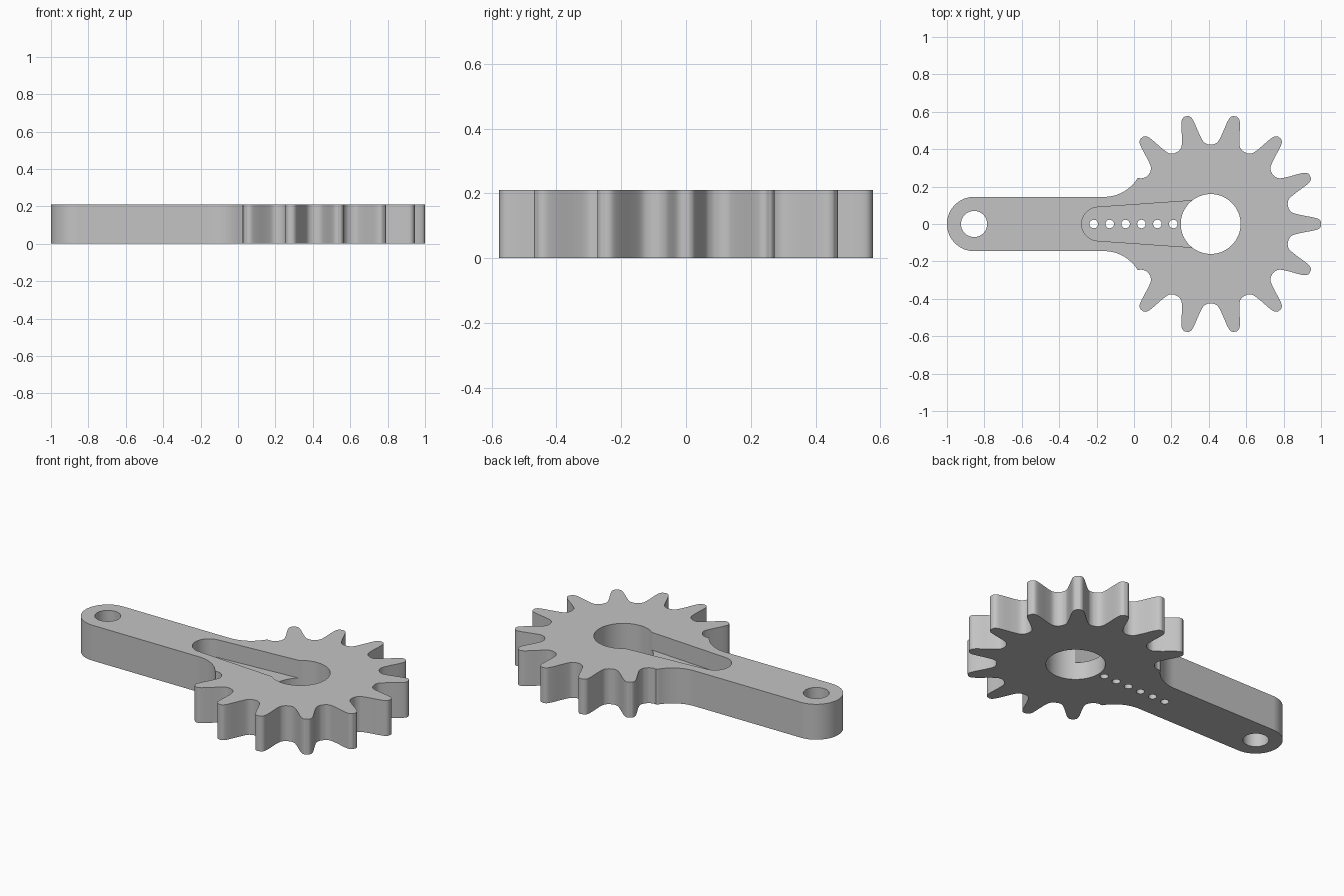
import bpy, bmesh, math
from mathutils import Vector

cube = bpy.data.objects.get("Cube")
if cube:
    bpy.data.objects.remove(cube, do_unlink=True)

HEIGHT = 0.21
HUB_X = 0.41
TEETH = 14
ARM_X, ARM_R = -0.855, 0.145
POCKET_Z = 0.105

grey = bpy.data.materials.new("plain grey")
grey.use_nodes = True
grey.diffuse_color = (0.55, 0.55, 0.55, 1)
grey.node_tree.nodes["Principled BSDF"].inputs["Base Color"].default_value = (0.55, 0.55, 0.55, 1)


def arc(cx, cy, r, a0, a1, n):
    """Points along a circular arc, angles in degrees."""
    angles = [math.radians(a0 + (a1 - a0) * i / n) for i in range(n + 1)]
    return [Vector((cx + r * math.cos(a), cy + r * math.sin(a))) for a in angles]


def smooth_path(pts, steps=4):
    """Catmull-Rom curve through the points."""
    out = []
    for i in range(len(pts) - 1):
        p0, p1, p2 = pts[max(i - 1, 0)], pts[i], pts[i + 1]
        p3 = pts[min(i + 2, len(pts) - 1)]
        for s in range(steps):
            t = s / steps
            out.append(0.5 * (2 * p1 + (p2 - p0) * t
                              + (2 * p0 - 5 * p1 + 4 * p2 - p3) * t * t
                              + (3 * p1 - p0 - 3 * p2 + p3) * t ** 3))
    return out + [pts[-1]]


def prism(name, outline, z0, z1):
    """Closed outline extruded between two heights."""
    bm = bmesh.new()
    face = bm.faces.new([bm.verts.new((p.x, p.y, z0)) for p in outline])
    ext = bmesh.ops.extrude_face_region(bm, geom=[face])
    top = [v for v in ext["geom"] if isinstance(v, bmesh.types.BMVert)]
    bmesh.ops.translate(bm, verts=top, vec=(0, 0, z1 - z0))
    bmesh.ops.recalc_face_normals(bm, faces=bm.faces)
    mesh = bpy.data.meshes.new(name)
    bm.to_mesh(mesh)
    bm.free()
    mesh.materials.append(grey)
    obj = bpy.data.objects.new(name, mesh)
    bpy.context.collection.objects.link(obj)
    return obj


# Half tooth, from valley to tip: (distance along tooth, half width)
half = [(0.414, 0.0946), (0.42, 0.078), (0.438, 0.06), (0.481, 0.048),
        (0.545, 0.036), (0.577, 0.026), (0.589, 0.012), (0.59, 0)]


def tooth_points(index, profile, side):
    a = math.tau * index / TEETH
    u = Vector((math.cos(a), math.sin(a)))
    t = Vector((-u.y, u.x)) * side
    return [Vector((HUB_X, 0)) + u * d + t * w for d, w in profile]


# Upper half outline: front tooth tip, round the gear, fillet, arm, arm end
path = tooth_points(0, half[::-1], 1)
for i in range(1, 6):
    path += tooth_points(i, half[1:], -1)
    path += tooth_points(i, half[-2::-1], 1)
path += tooth_points(6, [half[1], half[2], (0.455, 0.0545)], -1)
upper = smooth_path(path)
upper += arc(-0.16, 0.355, 0.21, -32, -90, 14)
upper += arc(ARM_X, 0, ARM_R, 90, 180, 20)
lower = [Vector((p.x, -p.y)) for p in upper[-2:0:-1]]
body = prism("gear_lever", upper + lower, 0, HEIGHT)


# Cutters: bores, tapered pocket and the row of pin holes
def bore(name, x, r, n):
    return prism(name, arc(x, 0, r, 0, 360, n)[:-1], -0.1, HEIGHT + 0.1)


pocket = arc(-0.19, 0, 0.09, 94, 266, 24)
pocket += [Vector((HUB_X, -0.132)), Vector((HUB_X, 0.132))]
cutters = [bore("hub_bore", HUB_X, 0.16, 64), bore("arm_bore", ARM_X, 0.07, 40),
           prism("pocket_cut", pocket, POCKET_Z, HEIGHT + 0.1)]
cutters += [bore("pin_hole", -0.215 + 0.085 * i, 0.023, 20) for i in range(6)]

bpy.context.view_layer.objects.active = body
for cutter in cutters:
    cutter.hide_render = True
    mod = body.modifiers.new(cutter.name, 'BOOLEAN')
    mod.operation = 'DIFFERENCE'
    mod.solver = 'EXACT'
    mod.object = cutter
    bpy.ops.object.modifier_apply(modifier=mod.name)
    bpy.data.objects.remove(cutter, do_unlink=True)

# Smooth walls with sharp rims
bpy.ops.object.select_all(action='DESELECT')
body.select_set(True)
bpy.ops.object.shade_smooth_by_angle(angle=math.radians(30))
